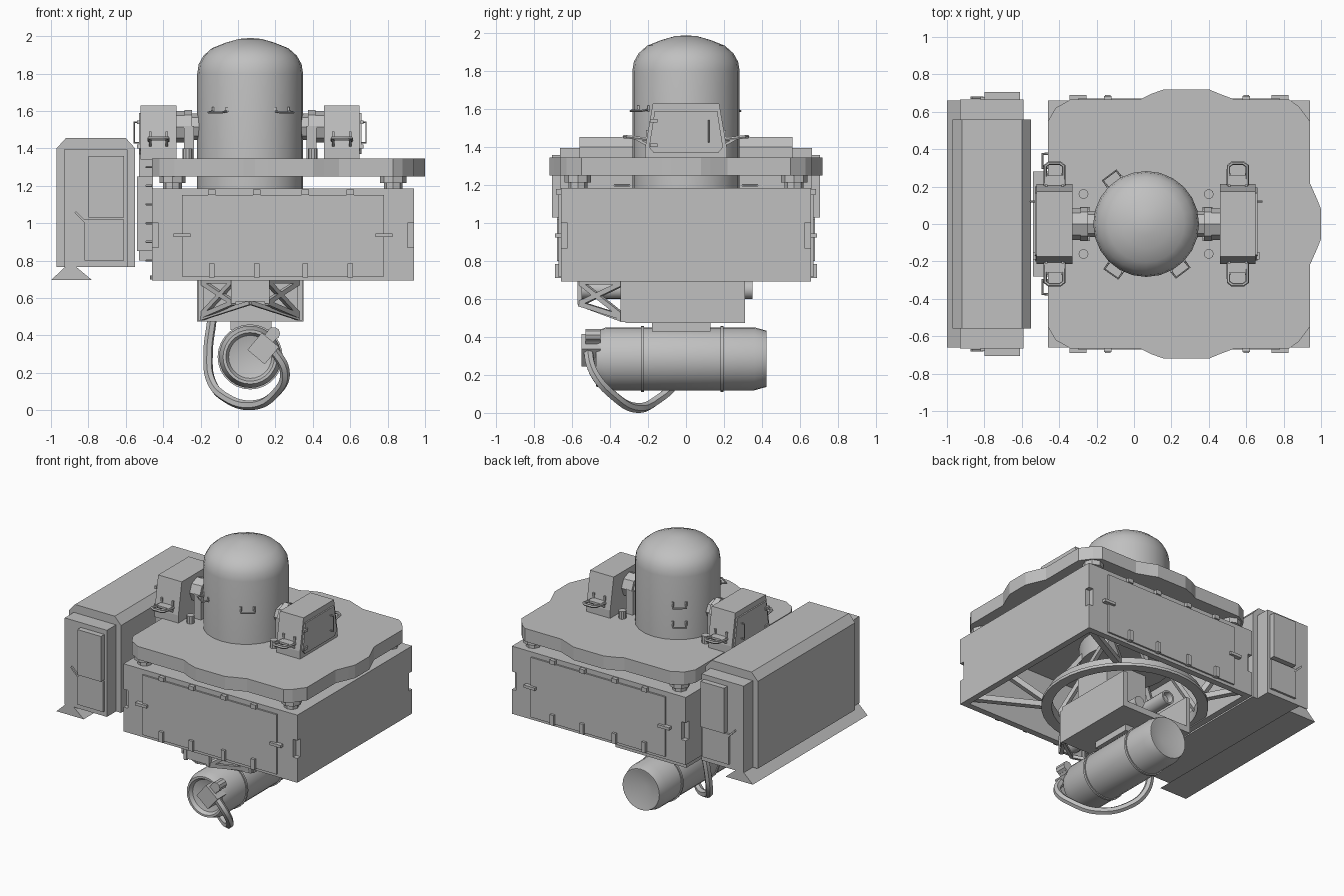
import bpy, bmesh, math
from mathutils import Vector, Matrix

if "Cube" in bpy.data.objects:
    bpy.data.objects.remove(bpy.data.objects["Cube"], do_unlink=True)

grey = bpy.data.materials.new("plain grey")
grey.use_nodes = True
grey.diffuse_color = (0.53, 0.53, 0.53, 1)
for node in grey.node_tree.nodes:
    if node.type == 'BSDF_PRINCIPLED':
        node.inputs["Base Color"].default_value = grey.diffuse_color

CX = 0.065          # axis of the dome, pod and tank
smooth_parts = []


def add(name, mesh):
    ob = bpy.data.objects.new(name, mesh)
    bpy.context.scene.collection.objects.link(ob)
    mesh.materials.clear()
    mesh.materials.append(grey)
    return ob


def finish(name, bm):
    bmesh.ops.recalc_face_normals(bm, faces=bm.faces)
    mesh = bpy.data.meshes.new(name)
    bm.to_mesh(mesh)
    bm.free()
    return add(name, mesh)


def block(name, xs, ys, zs, turn=None):
    """Box between pairs of limits, optionally turned about its centre."""
    lim = (xs, ys, zs)
    size = Vector([abs(b - a) for a, b in lim])
    mid = Vector([(a + b) / 2 for a, b in lim])
    bm = bmesh.new()
    m = Matrix.Translation(mid) @ (turn or Matrix()) @ Matrix.Diagonal(size).to_4x4()
    bmesh.ops.create_cube(bm, size=1, matrix=m)
    return finish(name, bm)


def bar(name, p, q, w):
    p, q = Vector(p), Vector(q)
    d = q - p
    m = Matrix.Translation((p + q) / 2) @ d.to_track_quat('Z', 'Y').to_matrix().to_4x4()
    bm = bmesh.new()
    bmesh.ops.create_cube(bm, size=1, matrix=m @ Matrix.Diagonal((w, w, d.length, 1)))
    return finish(name, bm)


def prism(name, pts, axis, a, b):
    """Outline extruded along x, y or z."""
    put = {'x': lambda u, v, t: (t, u, v), 'y': lambda u, v, t: (u, t, v),
           'z': lambda u, v, t: (u, v, t)}[axis]
    bm = bmesh.new()
    face = bm.faces.new([bm.verts.new(put(u, v, a)) for u, v in pts])
    ext = bmesh.ops.extrude_face_region(bm, geom=[face])
    shift = Vector(put(0, 0, b - a))
    bmesh.ops.translate(bm, vec=shift, verts=[g for g in ext["geom"] if isinstance(g, bmesh.types.BMVert)])
    return finish(name, bm)


def lathe(name, profile, at, axis='z', n=28, closed=False):
    """Profile of (radius, height) spun round an axis through a point."""
    rot = {'z': Matrix(), 'y': Matrix.Rotation(-math.pi / 2, 4, 'X'),
           'x': Matrix.Rotation(math.pi / 2, 4, 'Y')}[axis]
    bm = bmesh.new()
    vs = [bm.verts.new((r, 0, h)) for r, h in profile]
    edges = [bm.edges.new(e) for e in zip(vs, vs[1:] + (vs[:1] if closed else []))]
    bmesh.ops.spin(bm, geom=vs + edges, cent=(0, 0, 0), axis=(0, 0, 1), angle=math.tau, steps=n)
    bmesh.ops.remove_doubles(bm, verts=bm.verts, dist=0.0005)
    bmesh.ops.transform(bm, matrix=Matrix.Translation(at) @ rot, verts=bm.verts)
    ob = finish(name, bm)
    smooth_parts.append(ob)
    return ob


def rod(name, r, a, b, at, axis='z', n=16):
    return lathe(name, [(0, a), (r, a), (r, b), (0, b)], at, axis, n)


def evaluated(ob):
    bpy.context.view_layer.update()
    return bpy.data.meshes.new_from_object(ob.evaluated_get(bpy.context.evaluated_depsgraph_get()))


def tube(name, pts, r, curved=False):
    cu = bpy.data.curves.new(name, 'CURVE')
    cu.dimensions = '3D'
    cu.bevel_depth, cu.bevel_resolution, cu.use_fill_caps = r, 1, True
    sp = cu.splines.new('BEZIER' if curved else 'POLY')
    if curved:
        sp.bezier_points.add(len(pts) - 1)
        for bp, p in zip(sp.bezier_points, pts):
            bp.co, bp.handle_left_type, bp.handle_right_type = p, 'AUTO', 'AUTO'
    else:
        sp.points.add(len(pts) - 1)
        for sp_pt, p in zip(sp.points, pts):
            sp_pt.co = (*p, 1)
    tmp = bpy.data.objects.new("path", cu)
    bpy.context.scene.collection.objects.link(tmp)
    mesh = evaluated(tmp)
    bpy.data.objects.remove(tmp, do_unlink=True)
    smooth_parts.append(add(name, mesh))


def carve(ob, cutters):
    for c in cutters:
        mod = ob.modifiers.new("cut", 'BOOLEAN')
        mod.operation, mod.object = 'DIFFERENCE', c
    mesh = evaluated(ob)
    ob.modifiers.clear()
    ob.data = mesh
    for c in cutters:
        bpy.data.objects.remove(c, do_unlink=True)


# Main housing: a shell open underneath, with corner notches
hull = block("main_housing", (-.46, .94), (-.66, .66), (.693, 1.185))
cuts = [block("notch", (x - .035, x + .035), (s * .625, s * .7), (.87, 1.0))
        for x in (-.46, .94) for s in (-1, 1)]
carve(hull, cuts + [block("hollow", (-.415, .895), (-.615, .615), (.6, 1.14))])

# Turntable ring and its struts inside the housing
RX = .08
lathe("turntable_ring", [(.48, .7), (.55, .7), (.55, .72), (.515, .72), (.515, .78), (.48, .78)],
      (RX, 0, 0), n=40, closed=True)
lathe("turntable_drum", [(0, 1.0), (.3, 1.0), (.3, 1.15), (0, 1.15)], (RX, 0, 0), n=28)
for i in range(8):
    a = math.tau * (i + .5) / 8
    c, s = math.cos(a), math.sin(a)
    bar("ring_strut", (RX + .5 * c, .5 * s, .75), (RX + .28 * c, .28 * s, 1.05), .03)
for x in (-.4, .88):
    for s in (-1, 1):
        bar("corner_brace", (RX + math.copysign(.35, x) , s * .36, .74), (x, s * .6, .74), .04)
        bar("corner_brace", (RX + math.copysign(.35, x) , s * .36, .76), (x, s * .6, 1.1), .04)

# Access hatches with hinges and latches, front and back
for s in (-1, 1):
    block("hatch", (-.3, .78), (s * .65, s * .672), (.715, 1.15))
    for x in (-.14, .1, .36, .6):
        block("hatch_hinge", (x - .015, x + .015), (s * .65, s * .69), (.71, .785))
        block("hatch_clip", (x - .02, x + .02), (s * .65, s * .685), (1.15, 1.18))
    for x in (-.3, .78):
        block("hatch_latch", (x - .045, x + .045), (s * .65, s * .69), (.925, .945))

# Scalloped deck on rubber mounts
half = [(-.46, .55), (-.42, .62), (-.34, .665), (.03, .665), (.09, .695), (.16, .72), (.4, .72),
        (.46, .695), (.54, .665), (.83, .665), (.88, .63), (.94, .55), (.94, .22), (.98, .13), (1, .08)]
prism("deck", half + [(x, -y) for x, y in reversed(half)], 'z', 1.25, 1.345)
for x in (-.35, .83):
    for s in (-1, 1):
        lathe("deck_mount", [(0, 1.18), (.05, 1.18), (.05, 1.215), (.07, 1.215), (.07, 1.25), (0, 1.25)],
              (x, s * .57, 0), n=8)

# Dome with small grab handles
lathe("dome", [(0, 1.18), (.283, 1.18), (.283, 1.8), (.275, 1.85), (.25, 1.895), (.205, 1.935),
               (.13, 1.965), (.06, 1.985), (0, 1.99)], (CX, 0, 0), n=24)
for deg, z in ((127, 1.6), (127, 1.46), (235, 1.6), (307, 1.6)):
    a = math.radians(deg)
    out, side = Vector((math.cos(a), math.sin(a), 0)), Vector((-math.sin(a), math.cos(a), 0))
    base = Vector((CX, 0, z))
    near, far = base + out * .27, base + out * .325 + Vector((0, 0, -.008))
    tube("dome_handle", [near + side * .045, far + side * .045, far - side * .045, near - side * .045], .006)
    for t in (-1, 1):
        foot = base + out * .282 + side * t * .045
        bar("handle_foot", foot - Vector((0, 0, .012)), foot + Vector((0, 0, .02)), .012)

# Trunnion housings on both sides of the dome
for s in (-1, 1):
    X = lambda d: CX + s * d
    prism("trunnion_housing", [(-.215, 1.34), (.215, 1.34), (.215, 1.4), (.175, 1.63), (-.175, 1.63), (-.215, 1.4)],
          'x', X(.395), X(.585))
    prism("housing_door", [(-.17, 1.37), (.17, 1.37), (.195, 1.4), (.165, 1.59), (-.165, 1.59), (-.195, 1.4)],
          'x', X(.58), X(.595))
    tube("door_handle", [(X(.59), .12, 1.43), (X(.62), .12, 1.43), (X(.62), .12, 1.54), (X(.59), .12, 1.54)], .005)
    for z in (1.41, 1.54):
        block("door_hinge", (X(.59), X(.605)), (-.19, -.15), (z - .01, z + .01))
    for d0, d1, r in ((.26, .31, .07), (.31, .35, .09), (.35, .4, .085)):
        rod("trunnion_collar", r, s * d0, s * d1, (CX, 0, 1.515), 'x', 8)
    for t in (-1, 1):
        block("trunnion_support", (X(.3), X(.355)), (t * .05, t * .09), (1.34, 1.52))
        rod("deck_post", .026, 1.34, 1.4, (X(.335), t * .16, 0), n=10)
        tube("lifting_loop", [(X(.44), t * .19, 1.44), (X(.44), t * .31, 1.455), (X(.46), t * .325, 1.455),
                              (X(.52), t * .325, 1.455), (X(.54), t * .31, 1.455), (X(.54), t * .19, 1.44)], .01)
        block("loop_plate", (X(.44), X(.54)), (t * .18, t * .26), (1.44, 1.455))
        for d in (.445, .535):
            bar("loop_brace", (X(d), t * .2, 1.41), (X(d), t * .27, 1.45), .014)
            bar("loop_upright", (X(d), t * .205, 1.42), (X(d), t * .205, 1.49), .014)

# Cooling unit beside the housing
prism("cooler_body", [(-.97, .765), (-.55, .765), (-.55, 1.4), (-.6, 1.455), (-.92, 1.455), (-.97, 1.4)],
      'y', -.56, .56)
block("cooler_end_caps", (-.93, -.59), (-.665, .665), (.765, 1.395))
prism("cooler_skirt", [(-1, .695), (-.78, .695), (-.87, .77), (-.92, .77)], 'y', -.66, .66)
for s in (-1, 1):
    block("cooler_vent", (-.8, -.61), (s * .66, s * .705), (1.03, 1.36))
    block("cooler_panel", (-.82, -.61), (s * .66, s * .68), (.8, 1.02))
    bar("panel_lever", (-.87, s * .675, 1.06), (-.81, s * .675, 1.0), .012)
    prism("cooler_bracket", [(-.53, 1.02), (-.455, .85), (-.455, .8), (-.53, .8)], 'y', s * .2, s * .26)
    for i in range(6):
        z = .8 + i * .1
        tube("ladder_rung", [(-.46, s * .3, z), (-.49, s * .3, z), (-.49, s * .375, z), (-.46, s * .375, z)], .007)
block("cooler_mount", (-.54, -.455), (-.28, .28), (.85, 1.25))
block("housing_stand", (-.53, -.46), (-.2, .2), (1.2, 1.37))

# Equipment pod with an open rear bay
pod = block("pod", (-.22, .35), (-.32, .31), (.475, .74))
carve(pod, [block("bay", (-.19, .31), (.02, .4), (.52, .8))])
block("pod_column", (-.1, .23), (-.3, .0), (.7, 1.12))
lathe("pod_lens", [(0, .05), (.05, .05), (.05, .35), (.038, .35), (.033, .31), (0, .31)], (.0, 0, .65), 'y', 20)
rod("lens_motor", .04, .05, .25, (.16, 0, .6), 'y')

# Front truss, narrowing forwards from the pod
for s in (-1, 1):
    tip, root = CX + s * .09, CX + s * .265
    for a, b in ((.575, .5), (.69, .69), (.575, .69), (.69, .5)):
        bar("truss_side", (tip, -.56, a), (root, -.32, b), .026)
    bar("truss_post", (tip, -.56, .57), (tip, -.56, .7), .026)
    bar("truss_root", (root, -.33, .48), (root, -.33, .72), .03)
    bar("truss_lower", (CX, -.56, .575), (root, -.33, .49), .022)
block("truss_plate", (-.02, .15), (-.57, -.55), (.58, .7))
rod("truss_drum", .05, -.55, -.32, (CX, 0, .65), 'y')
block("tank_neck", (-.04, .18), (-.18, .13), (.43, .48))

# Tank with bands, recessed ends and a front valve
lathe("tank", [(0, -.42), (.115, -.45), (.13, -.475), (.145, -.475), (.166, -.42), (.166, .36),
               (.148, .425), (.138, .425), (0, .36)], (CX, 0, .285), 'y', 28)
for y in (-.23, .19):
    lathe("tank_band", [(.16, y - .008), (.174, y - .008), (.174, y + .008), (.16, y + .008)],
          (CX, 0, .285), 'y', 28, closed=True)
tilt = Matrix.Rotation(math.radians(40), 4, 'Y')
block("valve_block", (.075, .195), (-.55, -.45), (.27, .39), tilt)
block("valve_arm", (.15, .21), (-.53, -.45), (.37, .43), tilt)
rod("valve_knob", .035, -.53, -.45, (.19, 0, .41), 'y', 10)

# Hose looping under the tank
tube("hose", [(.17, -.52, .35), (.25, -.485, .21), (.2, -.38, .09), (.08, -.265, .027),
              (-.07, -.15, .07), (-.145, -.06, .16), (-.16, -.02, .3), (-.14, 0, .48)], .026, curved=True)

# Smooth the round parts
bpy.ops.object.select_all(action='DESELECT')
for ob in smooth_parts:
    ob.select_set(True)
bpy.context.view_layer.objects.active = smooth_parts[0]
bpy.ops.object.shade_smooth_by_angle(angle=math.radians(32))
